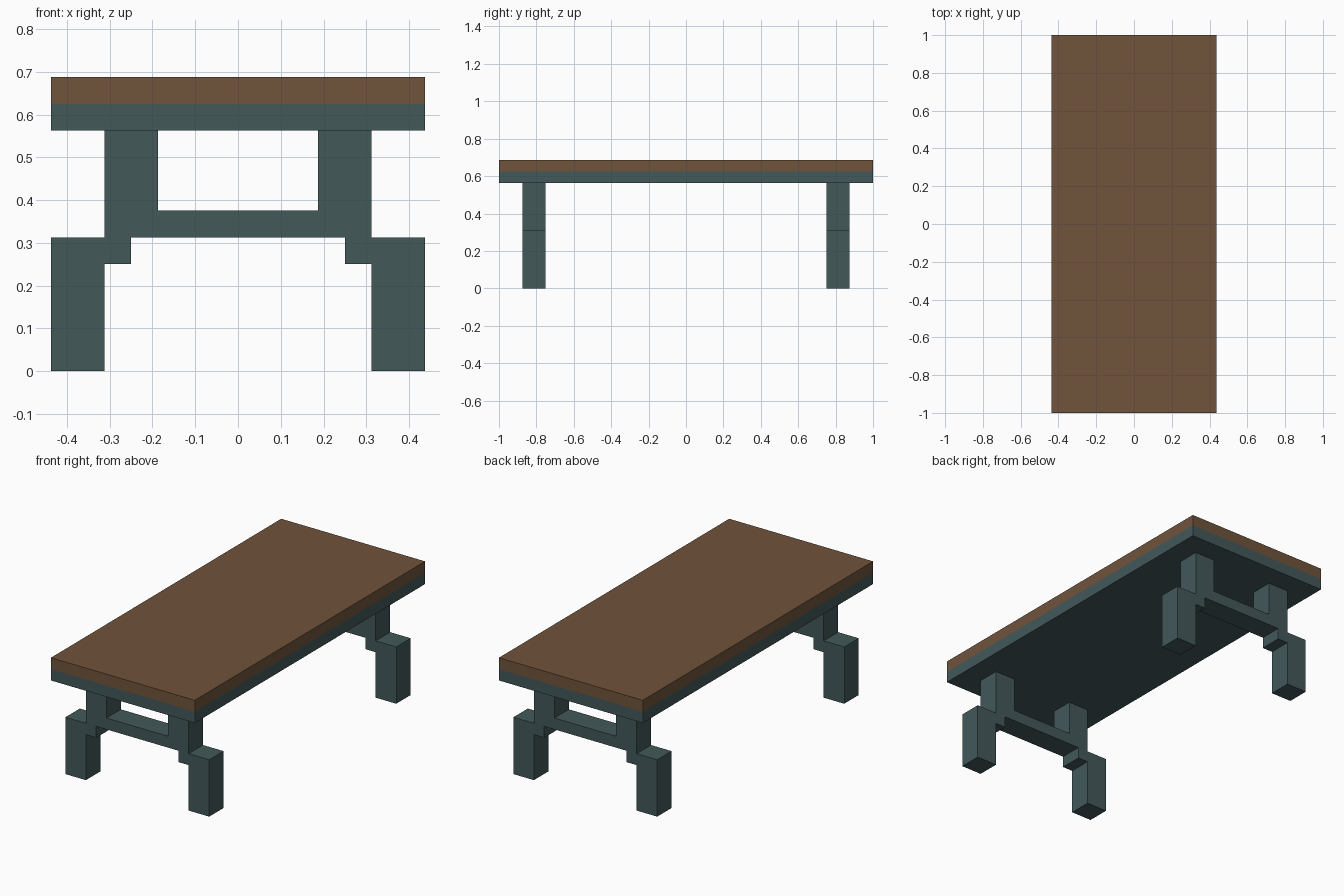
import bpy
import bmesh

cube = bpy.data.objects.get("Cube")
if cube:
    bpy.data.objects.remove(cube, do_unlink=True)

U = 1 / 16  # all parts sit on a sixteenth grid


def make_material(name, rgb):
    mat = bpy.data.materials.new(name)
    mat.use_nodes = True
    color = (*rgb, 1.0)
    mat.diffuse_color = color
    mat.node_tree.nodes["Principled BSDF"].inputs["Base Color"].default_value = color
    return mat


def extrude_profile(name, profile, y0, y1, mat):
    """Extrude an (x, z) outline in grid units from y0 to y1."""
    bm = bmesh.new()
    face = bm.faces.new([bm.verts.new((x * U, y0 * U, z * U)) for x, z in profile])
    result = bmesh.ops.extrude_face_region(bm, geom=[face])
    verts = [g for g in result["geom"] if isinstance(g, bmesh.types.BMVert)]
    bmesh.ops.translate(bm, vec=(0, (y1 - y0) * U, 0), verts=verts)
    bmesh.ops.recalc_face_normals(bm, faces=bm.faces)
    mesh = bpy.data.meshes.new(name)
    bm.to_mesh(mesh)
    bm.free()
    mesh.materials.append(mat)
    obj = bpy.data.objects.new(name, mesh)
    bpy.context.collection.objects.link(obj)
    return obj


def slab(z0, z1, half_width=7):
    return [(-half_width, z0), (half_width, z0), (half_width, z1), (-half_width, z1)]


wood = make_material("brown wood", (0.162, 0.087, 0.044))
frame = make_material("dark teal", (0.056, 0.098, 0.102))

# Table top: wooden board over a teal underlayer
extrude_profile("table_top", slab(10, 11), -16, 16, wood)
extrude_profile("top_underlayer", slab(9, 10), -16, 16, frame)

# Trestle outline: crossbar, upper post, stepped foot and bracket
half = [(3, 6), (3, 9), (5, 9), (5, 5), (7, 5), (7, 0), (5, 0), (5, 4), (4, 4), (4, 5)]
trestle = half + [(-x, z) for x, z in reversed(half)]
extrude_profile("front_trestle", trestle, -14, -12, frame)
extrude_profile("back_trestle", trestle, 12, 14, frame)
